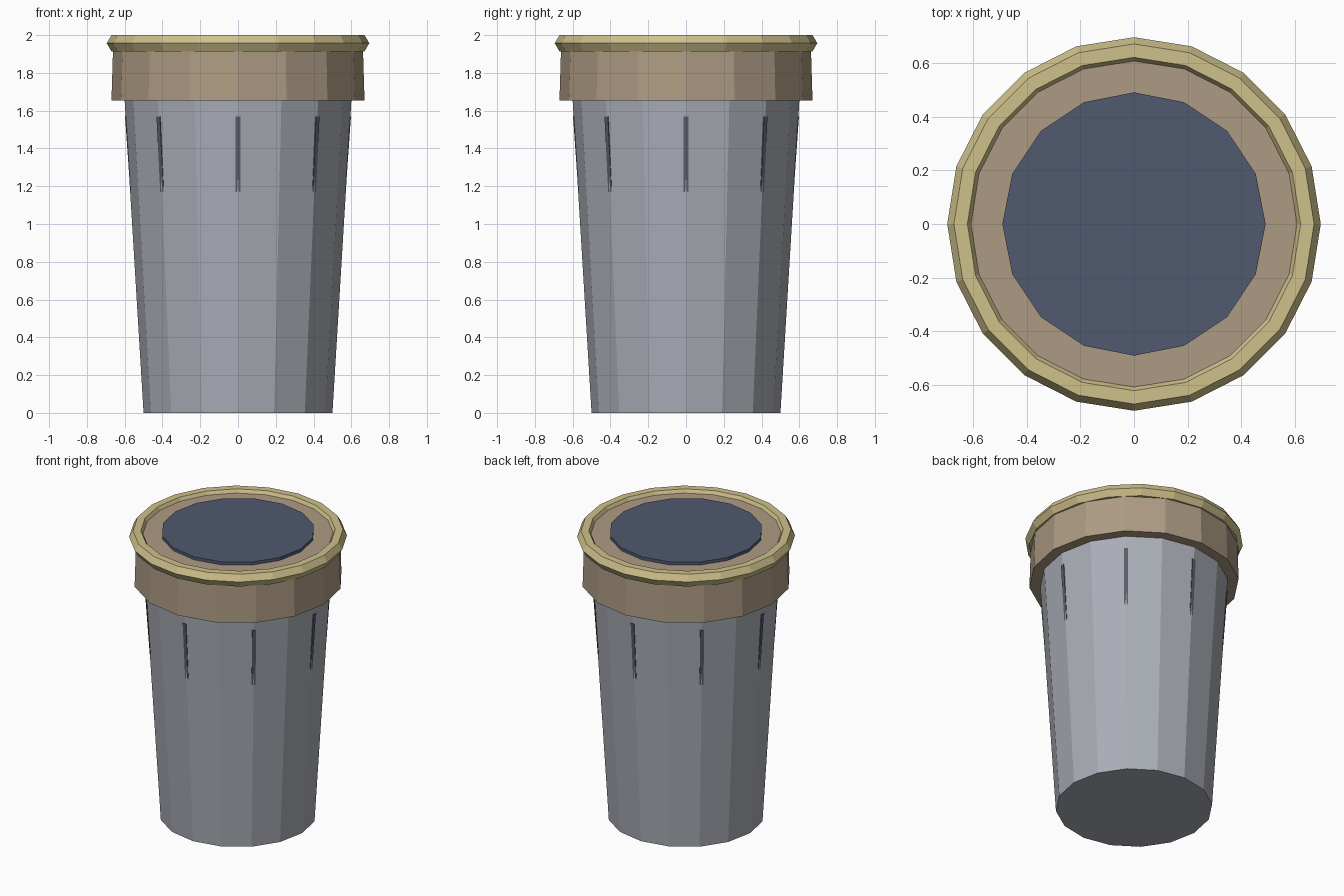
import bpy
import math

if "Cube" in bpy.data.objects:
    bpy.data.objects.remove(bpy.data.objects["Cube"])


def material(name, rgb):
    m = bpy.data.materials.new(name)
    m.diffuse_color = (*rgb, 1)
    m.use_nodes = True
    m.node_tree.nodes["Principled BSDF"].inputs["Base Color"].default_value = m.diffuse_color
    return m


def finish(name, mat):
    ob = bpy.context.object
    ob.name = name
    ob.data.materials.append(mat)
    return ob


def frustum(name, r_low, r_high, z_low, z_high, mat):
    bpy.ops.mesh.primitive_cone_add(vertices=16, radius1=r_low, radius2=r_high,
                                    depth=z_high - z_low,
                                    location=(0, 0, (z_low + z_high) / 2))
    return finish(name, mat)


steel = material("steel", (0.40, 0.42, 0.47))
brown = material("brown", (0.42, 0.33, 0.23))
gold = material("gold", (0.62, 0.53, 0.26))
navy = material("navy", (0.08, 0.10, 0.16))
dark = material("dark_grey", (0.10, 0.11, 0.14))

# Tapered body, wide collar and the raised disc on top
frustum("body", 0.50, 0.603, 0.0, 1.70, steel)
frustum("collar", 0.67, 0.66, 1.655, 1.977, brown)
frustum("top_disc", 0.49, 0.49, 1.96, 1.998, navy)

# Six-sided rim around the collar's top edge
bpy.ops.mesh.primitive_torus_add(major_segments=20, minor_segments=6,
                                 major_radius=0.645, minor_radius=0.05,
                                 location=(0, 0, 1.957))
finish("rim", gold)

# Thin ribs that sink into the body towards their lower ends
tilt = math.atan(0.07)
for i in range(8):
    a = i * math.tau / 8
    r = 0.584 - 0.015
    bpy.ops.mesh.primitive_cube_add(size=1, location=(r * math.cos(a), r * math.sin(a), 1.37),
                                    rotation=(0, tilt, a))
    bpy.context.object.scale = (0.03, 0.025, 0.40)
    finish(f"rib_{i + 1}", dark)
